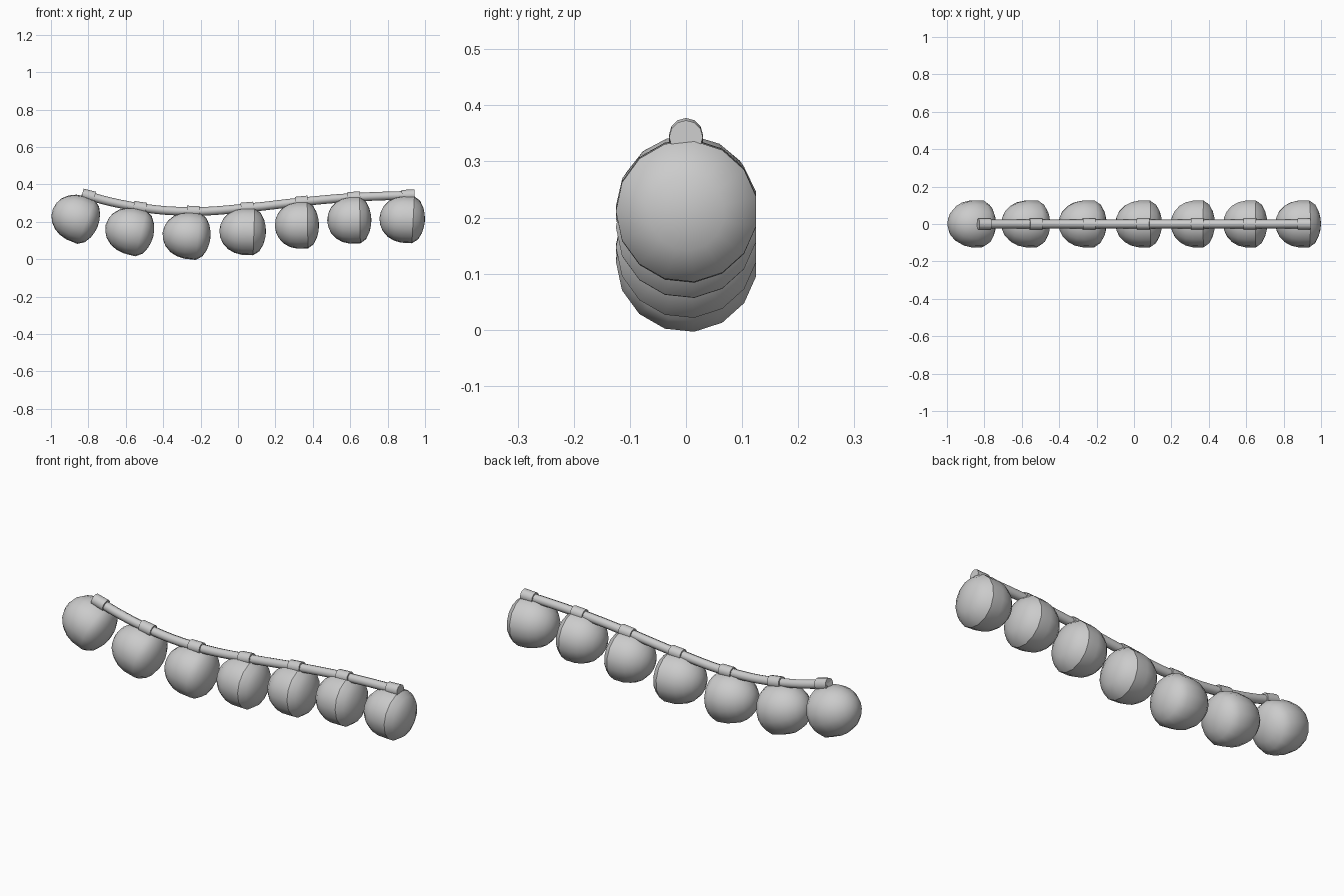
import bpy, bmesh, math
from mathutils import Vector, Matrix

if "Cube" in bpy.data.objects:
    bpy.data.objects.remove(bpy.data.objects["Cube"])

# connector centres along the cord (x, z)
CLIPS = [(-0.80, 0.340), (-0.525, 0.277), (-0.24, 0.256), (0.05, 0.275),
         (0.34, 0.307), (0.62, 0.331), (0.91, 0.342)]
# bulbs: centre x, centre z, length, tilt in degrees
BULBS = [(-0.87, 0.222, 0.258, 22), (-0.58, 0.153, 0.262, 14), (-0.275, 0.128, 0.258, 6),
         (0.025, 0.149, 0.25, 2), (0.315, 0.182, 0.237, -1), (0.595, 0.209, 0.237, -1),
         (0.878, 0.214, 0.244, 3)]
# bulb profile: fraction of length, radius; the seam is at 0.74
PROFILE = [(0.025, 0.036), (0.085, 0.068), (0.20, 0.098), (0.34, 0.117), (0.50, 0.126),
           (0.74, 0.1264), (0.87, 0.104), (0.95, 0.067), (0.985, 0.034)]


def finish(bm, name, angle):
    bmesh.ops.recalc_face_normals(bm, faces=bm.faces)
    me = bpy.data.meshes.new(name)
    bm.to_mesh(me)
    bm.free()
    ob = bpy.data.objects.new(name, me)
    bpy.context.collection.objects.link(ob)
    bpy.ops.object.select_all(action='DESELECT')
    ob.select_set(True)
    bpy.context.view_layer.objects.active = ob
    bpy.ops.object.shade_smooth_by_angle(angle=math.radians(angle))
    return ob


def lathe_x(name, profile, length, sides, start, tip, angle):
    """Turn a profile around x; close with tips or flat caps."""
    bm = bmesh.new()
    rings = []
    for t, r in profile:
        rings.append([bm.verts.new(((t - 0.5) * length,
                                    r * math.cos(start + math.tau * k / sides),
                                    r * math.sin(start + math.tau * k / sides)))
                      for k in range(sides)])
    for a, b in zip(rings, rings[1:]):
        for k in range(sides):
            j = (k + 1) % sides
            bm.faces.new((a[k], a[j], b[j], b[k]))
    for ring, x in ((rings[0], -0.5 * length), (rings[-1], 0.5 * length)):
        if tip:
            p = bm.verts.new((x, 0, 0))
            for k in range(sides):
                bm.faces.new((ring[k], ring[(k + 1) % sides], p))
        else:
            bm.faces.new(ring)
    return finish(bm, name, angle)


# bulbs
for i, (x, z, length, tilt) in enumerate(BULBS):
    ob = lathe_x(f"bulb_{i + 1}", PROFILE, length, 15, math.pi, True, 34)
    ob.matrix_world = (Matrix.Translation((x, 0.0014, z))
                       @ Matrix.Rotation(math.radians(tilt), 4, 'Y'))

# cord
pts = [(-0.832, 0.354)] + CLIPS + [(0.943, 0.343)]
cu = bpy.data.curves.new("cord", 'CURVE')
cu.dimensions = '3D'
cu.bevel_depth = 0.023
cu.bevel_resolution = 2
cu.use_fill_caps = True
cu.resolution_u = 6
sp = cu.splines.new('BEZIER')
sp.bezier_points.add(len(pts) - 1)
for bp, (x, z) in zip(sp.bezier_points, pts):
    bp.co = (x, 0, z)
    bp.handle_left_type = bp.handle_right_type = 'AUTO'
cord = bpy.data.objects.new("cord", cu)
bpy.context.collection.objects.link(cord)
bpy.ops.object.select_all(action='DESELECT')
cord.select_set(True)
bpy.context.view_layer.objects.active = cord
bpy.ops.object.convert(target='MESH')
bpy.ops.object.shade_smooth_by_angle(angle=math.radians(50))

# clips joining each bulb to the cord
for i, (x, z) in enumerate(CLIPS):
    a, b = Vector(pts[i]), Vector(pts[i + 2])
    slope = math.atan2(b.y - a.y, b.x - a.x)
    ob = lathe_x(f"clip_{i + 1}", [(0, 0.03), (1, 0.03)], 0.068, 12, 0, False, 40)
    ob.matrix_world = Matrix.Translation((x, 0, z)) @ Matrix.Rotation(-slope, 4, 'Y')
